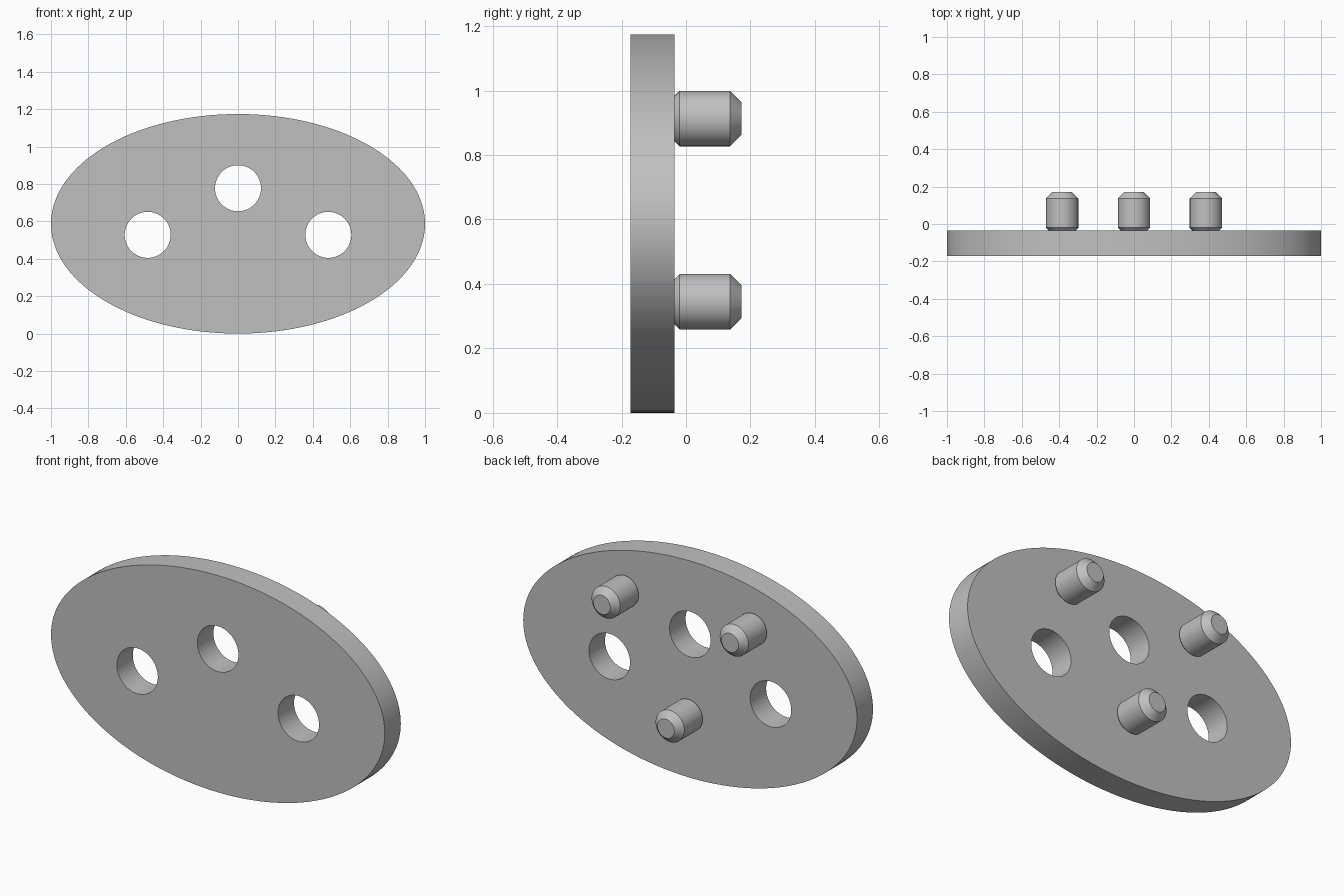
import bpy
from math import radians

cube = bpy.data.objects.get("Cube")
if cube:
    bpy.data.objects.remove(cube, do_unlink=True)

# Main dimensions
HALF_W, HALF_H = 1.0, 0.587
FRONT, BACK, TIP = -0.172, -0.035, 0.172
CHAMFER = 0.035

grey = bpy.data.materials.new("plain grey")
grey.use_nodes = True
colour = (0.53, 0.53, 0.53, 1)
grey.diffuse_color = colour
grey.node_tree.nodes["Principled BSDF"].inputs["Base Color"].default_value = colour


def cylinder(name, x, z, radius, y0, y1, sides=64):
    """Cylinder lying along y from y0 to y1."""
    bpy.ops.mesh.primitive_cylinder_add(
        vertices=sides, radius=radius, depth=y1 - y0,
        location=(x, (y0 + y1) / 2, z), rotation=(radians(90), 0, 0))
    obj = bpy.context.object
    obj.name = name
    obj.data.materials.append(grey)
    return obj


def smooth(obj):
    bpy.ops.object.select_all(action="DESELECT")
    obj.select_set(True)
    bpy.context.view_layer.objects.active = obj
    bpy.ops.object.shade_smooth_by_angle(angle=radians(30))


# Oval plate
plate = cylinder("oval_plate", 0, HALF_H, 1, FRONT, BACK, 128)
plate.scale = (HALF_W, HALF_H, 1)
bpy.ops.object.transform_apply(location=False, rotation=True, scale=True)

# Three round through-holes
for x, z in ((-0.483, 0.528), (0, 0.777), (0.483, 0.528)):
    cutter = cylinder("hole_cutter", x, z, 0.123, FRONT - 0.1, BACK + 0.1)
    cutter.hide_render = True
    cut = plate.modifiers.new("hole", "BOOLEAN")
    cut.operation = "DIFFERENCE"
    cut.solver = "EXACT"
    cut.object = cutter
    bpy.context.view_layer.objects.active = plate
    bpy.ops.object.modifier_apply(modifier=cut.name)
    bpy.data.objects.remove(cutter, do_unlink=True)
smooth(plate)

# Three chamfered pegs on the back, rooted slightly inside the plate
for name, x, z in (("right_peg", -0.384, 0.913),
                   ("left_peg", 0.384, 0.913),
                   ("lower_peg", 0, 0.345)):
    peg = cylinder(name, x, z, 0.086, BACK - 0.02, TIP)
    bevel = peg.modifiers.new("chamfer", "BEVEL")
    bevel.width = CHAMFER
    bevel.segments = 1
    bevel.limit_method = "ANGLE"
    bpy.ops.object.modifier_apply(modifier=bevel.name)
    smooth(peg)
